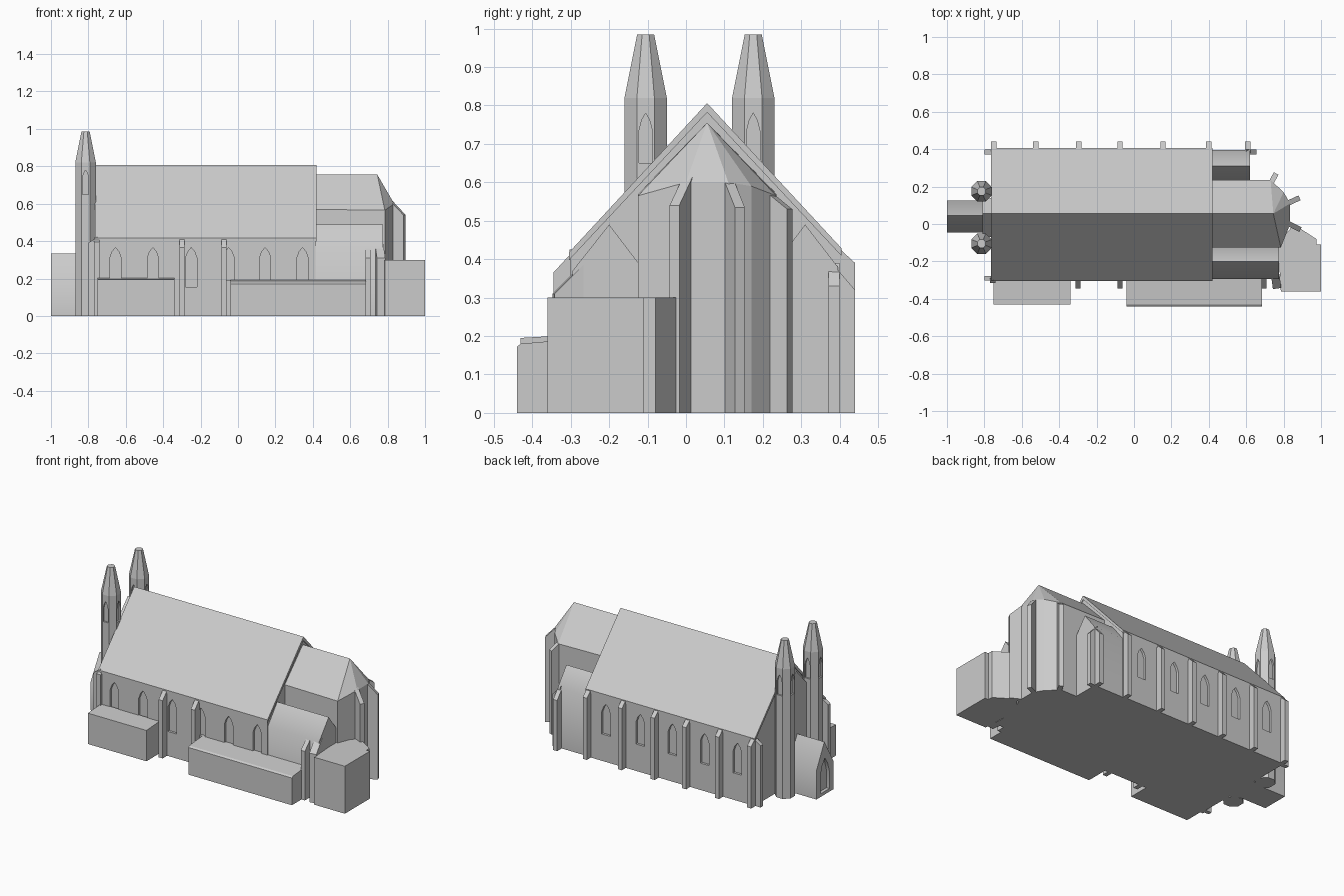
import bpy, bmesh, math
from mathutils import Vector

if "Cube" in bpy.data.objects:
    bpy.data.objects.remove(bpy.data.objects["Cube"])

stone = bpy.data.materials.new("pale_stone")
stone.diffuse_color = (0.6, 0.6, 0.6, 1)
stone.use_nodes = True
stone.node_tree.nodes["Principled BSDF"].inputs["Base Color"].default_value = stone.diffuse_color


def solid(name, verts, faces):
    me = bpy.data.meshes.new(name)
    me.from_pydata([tuple(v) for v in verts], [], faces)
    bm = bmesh.new()
    bm.from_mesh(me)
    bmesh.ops.recalc_face_normals(bm, faces=bm.faces)
    bm.to_mesh(me)
    bm.free()
    me.materials.append(stone)
    ob = bpy.data.objects.new(name, me)
    bpy.context.collection.objects.link(ob)
    return ob


def loft(name, rings):
    n = len(rings[0])
    faces = [tuple(range(n)), tuple(range((len(rings) - 1) * n, len(rings) * n))]
    for r in range(len(rings) - 1):
        for i in range(n):
            j = (i + 1) % n
            faces.append((r * n + i, r * n + j, r * n + n + j, r * n + n + i))
    return solid(name, [v for ring in rings for v in ring], faces)


def extrude(name, poly, vec):
    return loft(name, [poly, [Vector(p) + Vector(vec) for p in poly]])


def along_x(name, x0, x1, yz):
    return extrude(name, [(x0, y, z) for y, z in yz], (x1 - x0, 0, 0))


def buttress(name, x0, y0, x1, y1, z_in, z_out, width=0.028):
    """Upright fin from an inner to an outer point with a sloping top."""
    d = Vector((x1 - x0, y1 - y0, 0)).normalized()
    side = Vector((-d.y, d.x, 0)) * width
    poly = [Vector((x0, y0, 0)), Vector((x1, y1, 0)),
            Vector((x1, y1, z_out)), Vector((x0, y0, z_in))]
    return extrude(name, [p - side / 2 for p in poly], side)


def cut_arch(target, x, y, out, half, z0, z_spring, z_top, depth):
    """Cut a pointed-arch niche at a wall point whose normal is out."""
    out = Vector(out)
    side = Vector((-out.y, out.x, 0))
    base = Vector((x, y, 0)) - out * depth
    mid = z_spring + (z_top - z_spring) * 0.6
    pts = [(-half, z0), (half, z0), (half, z_spring), (half * 0.6, mid),
           (0, z_top), (-half * 0.6, mid), (-half, z_spring)]
    cutter = extrude("niche_cutter", [base + side * u + Vector((0, 0, z)) for u, z in pts],
                     out * (depth + 0.03))
    mod = target.modifiers.new("niche", 'BOOLEAN')
    mod.operation = 'DIFFERENCE'
    mod.object = cutter
    bpy.context.view_layer.objects.active = target
    bpy.ops.object.modifier_apply(modifier=mod.name)
    bpy.data.objects.remove(cutter)


def smooth(ob):
    bpy.ops.object.select_all(action='DESELECT')
    ob.select_set(True)
    bpy.context.view_layer.objects.active = ob
    bpy.ops.object.shade_smooth_by_angle(angle=math.radians(60))


# Nave walls with pointed windows
nave = along_x("nave", -0.76, 0.415,
               [(-0.3, 0), (0.4, 0), (0.4, 0.42), (0.055, 0.79), (-0.3, 0.41)])
for x in (-0.655, -0.455, -0.25, -0.05, 0.145, 0.345):
    cut_arch(nave, x, -0.3, (0, -1, 0), 0.03, 0.155 if x == -0.25 else 0.19, 0.31, 0.365, 0.015)
for x in (-0.64, -0.41, -0.185, 0.04, 0.28):
    cut_arch(nave, x, 0.4, (0, 1, 0), 0.03, 0.17, 0.31, 0.365, 0.015)

# Nave roof
along_x("nave_roof", -0.765, 0.42,
        [(-0.305, 0.417), (0.055, 0.806), (0.405, 0.428),
         (0.405, 0.408), (0.055, 0.782), (-0.305, 0.397)])

# Chancel with hipped polygonal apse
plan = [(0.41, -0.125, 0.57), (0.785, -0.125, 0.565), (0.835, 0, 0.6), (0.835, 0.11, 0.6),
        (0.80, 0.17, 0.59), (0.73, 0.235, 0.565), (0.41, 0.235, 0.57)]
verts = [(x, y, 0) for x, y, z in plan] + plan + [(0.41, 0.055, 0.755), (0.745, 0.055, 0.755)]
faces = [tuple(range(7))] + [(i, (i + 1) % 7, (i + 1) % 7 + 7, i + 7) for i in range(7)]
faces += [(i, i + 1, 15) for i in range(8, 12)]
faces += [(7, 8, 15, 14), (12, 13, 14, 15), (13, 7, 14)]
solid("chancel", verts, faces)

# Side chapels with softly shaded roofs
smooth(along_x("south_chapel", 0.41, 0.775,
               [(-0.12, 0), (-0.12, 0.385), (-0.2, 0.49), (-0.295, 0.37), (-0.295, 0)]))
smooth(along_x("north_chapel", 0.41, 0.62,
               [(0.23, 0), (0.23, 0.385), (0.31, 0.49), (0.395, 0.38), (0.395, 0)]))

# Vestry and low south annexes
vestry = [(0.785, -0.36), (1, -0.36), (1, -0.11), (0.975, -0.11), (0.975, -0.08),
          (0.89, -0.025), (0.84, -0.02), (0.77, -0.1)]
extrude("vestry", [(x, y, 0) for x, y in vestry], (0, 0, 0.3))
along_x("west_annex", -0.75, -0.34, [(-0.43, 0), (-0.43, 0.195), (-0.295, 0.203), (-0.295, 0)])
along_x("east_annex", -0.04, 0.685,
        [(-0.44, 0), (-0.44, 0.172), (-0.43, 0.18), (-0.29, 0.192), (-0.29, 0)])

# West bay between the towers, and porch with arched doorway
along_x("west_bay", -0.81, -0.75,
        [(-0.07, 0), (0.14, 0), (0.14, 0.64), (0.055, 0.735), (-0.07, 0.6)])
porch = along_x("porch", -1, -0.8,
                [(-0.045, 0), (0.125, 0), (0.125, 0.18), (0.045, 0.335), (-0.045, 0.18)])
cut_arch(porch, -1, 0.04, (-1, 0, 0), 0.045, 0.02, 0.13, 0.23, 0.02)
smooth(porch)

# Twin octagonal towers with tapering caps and belfry niches
for name, cy in (("south_tower", -0.105), ("north_tower", 0.175)):
    rings = []
    for apothem, z in ((0.055, 0), (0.055, 0.82), (0.022, 0.985)):
        r = apothem / math.cos(math.pi / 8)
        rings.append([(-0.815 + r * math.cos((k + 0.5) * math.pi / 4),
                       cy + r * math.sin((k + 0.5) * math.pi / 4), z) for k in range(8)])
    tower = loft(name, rings)
    for ox, oy in ((1, 0), (-1, 0), (0, 1), (0, -1)):
        cut_arch(tower, -0.815 + ox * 0.055, cy + oy * 0.055, (ox, oy, 0),
                 0.017, 0.65, 0.735, 0.78, 0.01)

# Wall buttresses
for x in (-0.75, -0.525, -0.295, -0.075, 0.155, 0.40):
    buttress("north_buttress", x, 0.39, x, 0.44, 0.436, 0.39)
buttress("north_chapel_buttress", 0.608, 0.38, 0.608, 0.44, 0.39, 0.32)
buttress("north_chapel_corner", 0.6, 0.385, 0.655, 0.385, 0.39, 0.33)
for x in (-0.30, -0.075):
    buttress("south_buttress", x, -0.29, x, -0.345, 0.425, 0.365)
for y in (-0.29, 0.385):
    buttress("west_buttress", -0.75, y, -0.80, y, 0.425, 0.39, 0.025)
buttress("south_west_corner", -0.755, -0.29, -0.755, -0.315, 0.42, 0.395)
buttress("south_chapel_buttress", 0.695, -0.28, 0.695, -0.345, 0.375, 0.31)
buttress("south_chapel_corner", 0.755, -0.27, 0.765, -0.345, 0.385, 0.31, 0.045)

# Apse buttresses
buttress("apse_buttress", 0.82, 0.11, 0.885, 0.14, 0.61, 0.535)
buttress("apse_buttress", 0.82, 0.005, 0.89, -0.03, 0.615, 0.54)
buttress("apse_buttress", 0.73, 0.215, 0.76, 0.27, 0.575, 0.53)
